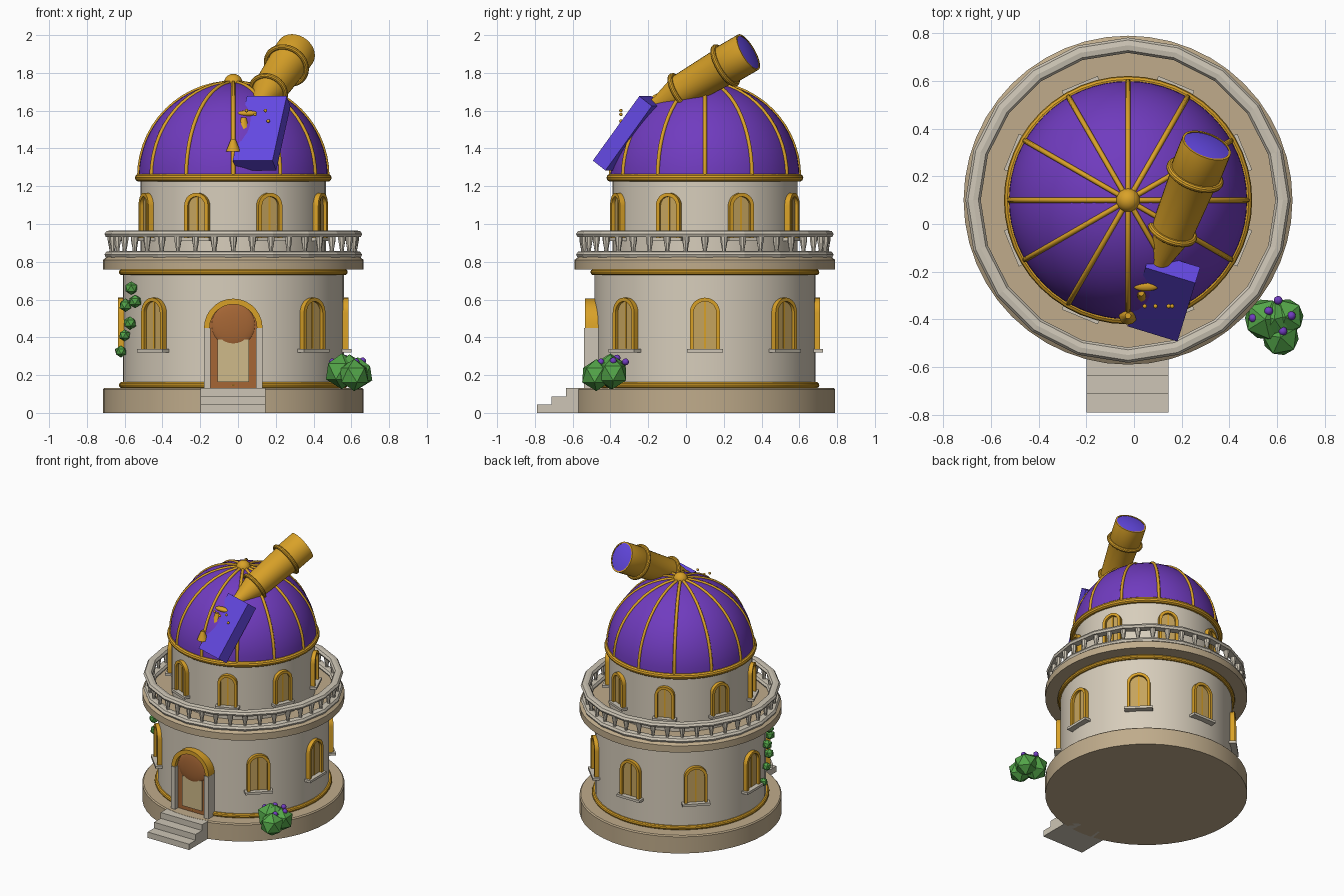
import bpy, bmesh, math
from math import sin, cos, pi, radians
from mathutils import Matrix, Vector

if "Cube" in bpy.data.objects:
    bpy.data.objects.remove(bpy.data.objects["Cube"])

AXIS = Vector((-0.025, 0.1, 0))


def material(name, rgb):
    lin = [(c / 255) ** 2.2 for c in rgb] + [1]
    m = bpy.data.materials.new(name)
    m.use_nodes = True
    m.diffuse_color = lin
    m.node_tree.nodes["Principled BSDF"].inputs["Base Color"].default_value = lin
    return m


WALL = material("pale stone", (214, 204, 186))
TRIM = material("tan stone", (190, 170, 138))
RAIL = material("light trim stone", (204, 196, 180))
GOLD = material("gold", (216, 160, 44))
DOME = material("dome purple", (112, 62, 190))
BLUE = material("violet", (100, 74, 226))
WOOD = material("brown wood", (164, 102, 56))
GLASS = material("amber glass", (196, 162, 94))
PANEL = material("cream panel", (206, 184, 136))
LEAF = material("leaf green", (84, 164, 74))


def finish(bm, name, mat, smooth=True, matrix=None):
    bmesh.ops.recalc_face_normals(bm, faces=bm.faces)
    me = bpy.data.meshes.new(name)
    bm.to_mesh(me)
    bm.free()
    me.materials.append(mat)
    ob = bpy.data.objects.new(name, me)
    bpy.context.collection.objects.link(ob)
    if matrix:
        ob.matrix_world = matrix
    if smooth:
        bpy.ops.object.select_all(action='DESELECT')
        ob.select_set(True)
        bpy.context.view_layer.objects.active = ob
        bpy.ops.object.shade_smooth_by_angle(angle=radians(35))
    return ob


def lathe(name, profile, mat, segs=48, closed=False, matrix=None, smooth=True):
    """Spin (radius, height) points round z."""
    bm = bmesh.new()
    vs = [bm.verts.new((r, 0, z)) for r, z in profile]
    edges = [bm.edges.new(p) for p in zip(vs, vs[1:] + vs[:1] if closed else vs[1:])]
    bmesh.ops.spin(bm, geom=vs + edges, axis=(0, 0, 1), cent=(0, 0, 0),
                   angle=2 * pi, steps=segs, use_merge=True)
    bmesh.ops.remove_doubles(bm, verts=bm.verts, dist=1e-4)
    return finish(bm, name, mat, smooth, matrix or Matrix.Translation(AXIS))


def ring(name, major, minor, z, mat=GOLD, matrix=None):
    pts = [(major + minor * cos(i * pi / 5), z + minor * sin(i * pi / 5)) for i in range(10)]
    return lathe(name, pts, mat, closed=True, matrix=matrix)


def box(name, size, mat, matrix):
    bm = bmesh.new()
    bmesh.ops.create_cube(bm, size=1, matrix=Matrix.Diagonal((*size, 1)))
    return finish(bm, name, mat, False, matrix)


def ball(name, r, pos, mat, scale=(1, 1, 1), matrix=Matrix()):
    bm = bmesh.new()
    bmesh.ops.create_uvsphere(bm, u_segments=20, v_segments=12, radius=r)
    return finish(bm, name, mat, True,
                  matrix @ Matrix.Translation(pos) @ Matrix.Diagonal((*scale, 1)))


def arch(name, half, z0, spring, y0, y1, mat, matrix, band=0):
    """Round-topped slab, or a round-topped frame when band is given."""
    def path(w):
        arc = [(w * cos(i * pi / 14), spring + w * sin(i * pi / 14)) for i in range(15)]
        return [(w, z0)] + arc + [(-w, z0)]
    bm = bmesh.new()
    outer = [bm.verts.new((x, y0, z)) for x, z in path(half)]
    if band:
        inner = [bm.verts.new((x, y0, z)) for x, z in path(half - band)]
        for i in range(len(outer) - 1):
            bm.faces.new((outer[i], outer[i + 1], inner[i + 1], inner[i]))
    else:
        bm.faces.new(outer)
    ext = bmesh.ops.extrude_face_region(bm, geom=bm.faces[:])["geom"]
    bmesh.ops.translate(bm, vec=(0, y1 - y0, 0),
                        verts=[g for g in ext if isinstance(g, bmesh.types.BMVert)])
    return finish(bm, name, mat, True, matrix)


def turned(angle):
    return Matrix.Translation(AXIS) @ Matrix.Rotation(angle, 4, 'Z')


# Masonry drums, floor and balcony
lathe("foundation", [(0, 0), (0.69, 0), (0.69, 0.125), (0.682, 0.133), (0, 0.133)], TRIM)
lathe("lower_wall", [(0.585, 0.13), (0.585, 0.77)], WALL)
lathe("balcony_slab", [(0.55, 0.76), (0.69, 0.76), (0.69, 0.81), (0.67, 0.825), (0.4, 0.825)], TRIM)
lathe("upper_wall", [(0.49, 0.82), (0.49, 1.25)], WALL)
ring("lower_band", 0.59, 0.016, 0.147)
ring("cornice_band", 0.59, 0.016, 0.745)

# Balustrade
for nm, z in (("bottom_rail", 0.823), ("top_rail", 0.932)):
    lathe(nm, [(0.625, z), (0.675, z), (0.682, z + 0.015), (0.672, z + 0.03),
               (0.65, z + 0.034), (0.628, z + 0.03), (0.618, z + 0.015)], RAIL, 20, True, smooth=False)
for i in range(40):
    lathe("baluster", [(0.012, 0.85), (0.011, 0.865), (0.02, 0.915), (0.02, 0.935)], RAIL, 8,
          matrix=turned(i * pi / 20) @ Matrix.Translation((0, -0.645, 0)))

# Dome with ribs and finial
BASE, R = 1.25, 0.5
lathe("dome", [(R * cos(i * pi / 32), BASE + R * sin(i * pi / 32)) for i in range(17)], DOME, 64)
ring("dome_band", 0.5, 0.021, 1.245)
ball("finial", 0.05, AXIS + Vector((0, 0, 1.745)), GOLD)
for i in range(12):
    curve = bpy.data.curves.new("dome_rib", 'CURVE')
    curve.dimensions = '3D'
    curve.bevel_depth = 0.011
    curve.bevel_resolution = 1
    sp = curve.splines.new('POLY')
    sp.points.add(14)
    for k, p in enumerate(sp.points):
        t = k * pi / 28
        p.co = (R * cos(t), 0, BASE + R * sin(t), 1)
    curve.materials.append(GOLD)
    rib = bpy.data.objects.new("dome_rib", curve)
    bpy.context.collection.objects.link(rib)
    rib.matrix_world = turned(i * pi / 6)


# Arched windows
def window(angle, r, half, z0, top):
    m = turned(angle)
    spring = top - half
    arch("window_glass", half - 0.01, z0, spring, -r + 0.03, -r - 0.006, GLASS, m)
    arch("window_frame", half, z0, spring, -r + 0.03, -r - 0.025, GOLD, m, 0.02)
    box("window_mullion", (0.01, 0.02, top - z0 - 0.02), GOLD,
        m @ Matrix.Translation((0, -r, (z0 + top) / 2)))
    box("window_sill", (half * 2.4, 0.06, 0.018), RAIL, m @ Matrix.Translation((0, -r - 0.01, z0)))


for i in range(1, 8):
    window(i * pi / 4, 0.585, 0.08, 0.33, 0.61)
for i in range(8):
    window((i + 0.5) * pi / 4, 0.49, 0.068, 0.92, 1.165)

# Doorway
here = turned(0)
arch("door", 0.125, 0.13, 0.45, -0.5, -0.605, WOOD, here)
ball("door_fanlight", 0.118, (0, -0.6, 0.465), WOOD, (1, 0.2, 1), here)
box("door_panel", (0.165, 0.012, 0.225), PANEL, here @ Matrix.Translation((0, -0.607, 0.275)))
arch("door_arch", 0.155, 0.45, 0.45, -0.54, -0.635, GOLD, here, 0.03)
for s in (-1, 1):
    box("door_post", (0.035, 0.12, 0.32), RAIL, here @ Matrix.Translation((s * 0.138, -0.58, 0.29)))

# Entrance steps
for i in range(3):
    front, back = -0.79 + i * 0.077, -0.5
    box("step", (0.345, back - front, 0.044), RAIL,
        Matrix.Translation((-0.027, (front + back) / 2, 0.022 + i * 0.044)))

# Telescope: local z runs along the tube to the lens
aim = Vector((0.4, 1, 0.58)).normalized()
tip = Vector((0.305, 0.33, 1.91))
scope = Matrix.Translation(tip) @ aim.to_track_quat('Z', 'Y').to_matrix().to_4x4()
lathe("telescope_tube", [(0, -0.62), (0.04, -0.62), (0.045, -0.58), (0.086, -0.45), (0.09, -0.43),
                         (0.102, -0.15), (0.108, -0.14), (0.108, 0), (0.098, 0)], GOLD, 32, matrix=scope)
lathe("telescope_lens", [(0.1, -0.004), (0.06, 0.004), (0, 0.008)], BLUE, 32, matrix=scope)
for z, r in ((-0.44, 0.095), (-0.15, 0.112)):
    ring("telescope_collar", r, 0.014, z, matrix=scope)

# Hatch slab leaning on the dome, with ornaments
slab = (Matrix.Translation((0.125, -0.305, 1.48)) @ Matrix.Rotation(radians(-17), 4, 'Z')
        @ Matrix.Rotation(radians(-37), 4, 'X'))
box("dome_hatch", (0.22, 0.087, 0.427), BLUE, slab)
for x, z in ((0.045, 1.6), (0.09, 1.58), (0.145, 1.6), (0.16, 1.545)):
    ball("star_stud", 0.009, (x, -0.345, z), GOLD)
ball("ornament_disc", 0.055, (0.05, -0.26, 1.585), GOLD, (1, 0.4, 0.3))
for pos in ((0.03, -0.29, 1.5), (-0.025, -0.385, 1.385)):
    lathe("ornament_cone", [(0, 0), (0.038, 0), (0.012, 0.065), (0, 0.065)], GOLD, 12,
          matrix=Matrix.Translation(pos))


# Bush, berries and climbing leaves
def clump(name, r, pos, turn):
    bm = bmesh.new()
    bmesh.ops.create_icosphere(bm, subdivisions=1, radius=r)
    finish(bm, name, LEAF, False, Matrix.Translation(pos) @ Matrix.Rotation(turn, 4, 'Z'))


for x, y, z, r in ((0.55, -0.4, 0.22, 0.095), (0.635, -0.39, 0.21, 0.085),
                   (0.615, -0.475, 0.2, 0.085), (0.59, -0.4, 0.23, 0.08)):
    clump("bush", r, (x, y, z), x * 9)
for x, y, z in ((0.5, -0.395, 0.27), (0.605, -0.32, 0.27), (0.565, -0.365, 0.29),
                (0.66, -0.385, 0.275), (0.625, -0.45, 0.27)):
    ball("berry", 0.018, (x, y, z), DOME)
for x, z, r in ((-0.565, 0.66, 0.036), (-0.545, 0.59, 0.036), (-0.595, 0.57, 0.036),
                (-0.572, 0.475, 0.036), (-0.6, 0.41, 0.032), (-0.62, 0.325, 0.032)):
    depth = math.sqrt(0.61 ** 2 - (x - AXIS.x) ** 2)
    clump("climbing_leaves", r, (x, AXIS.y - depth, z), z * 9)
